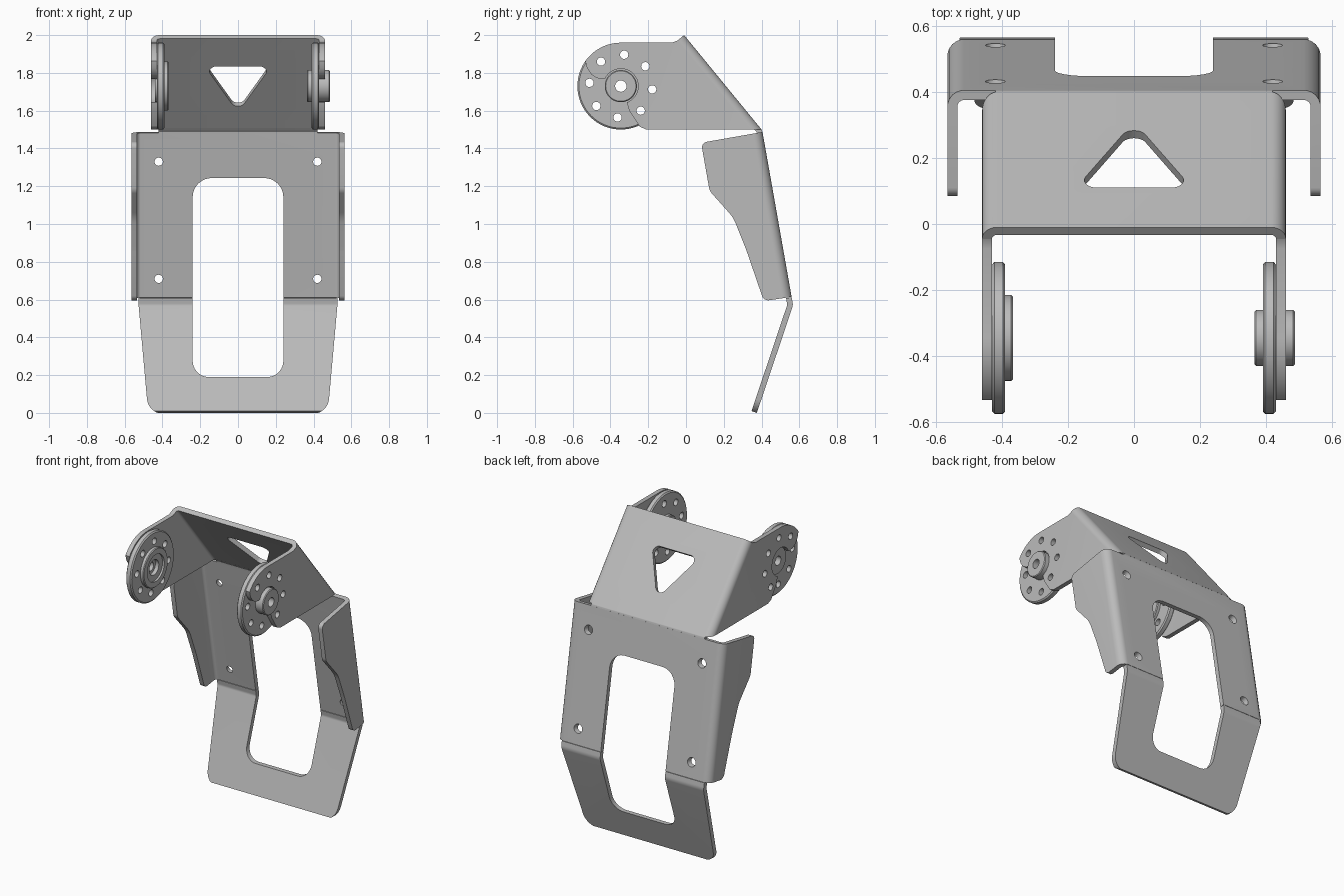
import bpy, bmesh, math
from mathutils import Vector

if "Cube" in bpy.data.objects:
    bpy.data.objects.remove(bpy.data.objects["Cube"])

metal = bpy.data.materials.new("brushed grey metal")
metal.use_nodes = True
GREY = (0.5, 0.5, 0.5, 1)
metal.diffuse_color = GREY
metal.node_tree.nodes["Principled BSDF"].inputs["Base Color"].default_value = GREY

X, Y, Z = Vector((1, 0, 0)), Vector((0, 1, 0)), Vector((0, 0, 1))
T = 0.03                      # sheet thickness
HUB = (-0.345, 1.73)          # hub axis in y, z


def add(name, bm):
    bmesh.ops.recalc_face_normals(bm, faces=bm.faces)
    me = bpy.data.meshes.new(name)
    bm.to_mesh(me)
    bm.free()
    me.materials.append(metal)
    ob = bpy.data.objects.new(name, me)
    bpy.context.collection.objects.link(ob)
    return ob


def arc(c, r, a0, a1, n):
    return [(c[0] + r * math.cos(math.radians(a0 + (a1 - a0) * i / n)),
             c[1] + r * math.sin(math.radians(a0 + (a1 - a0) * i / n))) for i in range(n + 1)]


def circle(c, r, n=24):
    return arc(c, r, 0, 360, n)[:-1]


def rounded(points, steps=6):
    """Fillet each corner given as (a, b, radius); no radius keeps it sharp."""
    out = []
    for i, p in enumerate(points):
        if len(p) < 3:
            out.append(p)
            continue
        c = Vector(p[:2])
        d0 = (Vector(points[i - 1][:2]) - c).normalized()
        d1 = (Vector(points[(i + 1) % len(points)][:2]) - c).normalized()
        half = d0.angle(d1) / 2
        mid = c + (d0 + d1).normalized() * (p[2] / math.sin(half))
        start = c + d0 * (p[2] / math.tan(half)) - mid
        end = c + d1 * (p[2] / math.tan(half)) - mid
        for k in range(steps + 1):
            v = start.lerp(end, k / steps).normalized() * p[2] + mid
            out.append((v.x, v.y))
    return out


def prism(name, loops, d0, d1, u, v, origin=Vector()):
    """Extrude flat loops in the u, v plane from d0 to d1 along u x v."""
    bm = bmesh.new()
    w = u.cross(v)
    for loop in loops:
        face = bm.faces.new([bm.verts.new(origin + u * a + v * b + w * d0) for a, b in loop])
        new = bmesh.ops.extrude_face_region(bm, geom=[face])["geom"]
        bmesh.ops.translate(bm, verts=[g for g in new if isinstance(g, bmesh.types.BMVert)],
                            vec=w * (d1 - d0))
    return add(name, bm)


def boolean(ob, cutter, op="DIFFERENCE", keep=False):
    mod = ob.modifiers.new("cut", "BOOLEAN")
    mod.operation, mod.object, mod.solver = op, cutter, "EXACT"
    bpy.context.view_layer.objects.active = ob
    bpy.ops.object.modifier_apply(modifier=mod.name)
    if not keep:
        bpy.data.objects.remove(cutter)


def channel(name, w, depth, r, n, origin, d0, d1):
    """U-shaped folded sheet; its back lies at origin and faces along n."""
    i = w - T
    section = rounded([(-w, -depth), (-w, 0, r), (w, 0, r), (w, -depth),
                       (i, -depth), (i, -T, r - T), (-i, -T, r - T), (-i, -depth)])
    return prism(name, [section], d0, d1, X, n, origin)


def turned(name, profile, side):
    """Closed (radius, x) profile spun round the hub axis."""
    bm = bmesh.new()
    verts = [bm.verts.new((side * x, HUB[0] + r, HUB[1])) for r, x in profile]
    edges = [bm.edges.new((verts[i - 1], verts[i])) for i in range(len(verts))]
    bmesh.ops.spin(bm, geom=verts + edges, cent=(0, *HUB), axis=X, angle=math.tau, steps=64)
    bmesh.ops.remove_doubles(bm, verts=bm.verts, dist=0.0001)
    return add(name, bm)


# Upper bracket: folded channel trimmed to the arm outline
top = Vector((0, -0.01, 2.0))
slope = Vector((0, 0.41, -0.5)).normalized()
face_out = X.cross(slope) * -1
if face_out.y < 0:
    face_out.negate()
upper = channel("upper_bracket", 0.46, 0.95, 0.045, face_out, top, -0.9, 0.5)
arm = [(0.03, 2.033), (-0.045, 1.971), (-0.075, 1.96)]
arm += arc(HUB, 0.23, 90, 145, 10)
arm += [(-0.524, 1.825), (-0.5, 1.79), (-0.47, 1.772)]
arm += arc(HUB, 0.092, 155, -70, 24)
arm += [(-0.3, 1.6), (-0.245, 1.515), (-0.21, 1.5), (0.45, 1.5)]
boolean(upper, prism("arm_trim", [arm], -0.7, 0.7, Y, Z), "INTERSECT")
triangle = rounded([(-0.175, -0.19, 0.035), (0, -0.505, 0.04), (0.175, -0.19, 0.035)], 8)
boolean(upper, prism("triangle_cutter", [triangle], -0.1, 0.1, X, -slope, top))

# Bolt holes shared by the arms and discs
bolts = prism("bolt_cutter", [circle(p, 0.022) for p in arc(HUB, 0.167, -6, 309, 7)],
              -0.7, 0.7, Y, Z)
boolean(upper, bolts, keep=True)

# Main bracket: wider channel with shaped side flanges
main_top = Vector((0, 0.405, 1.487))
main_out = Vector((0, 0.985, 0.174)).normalized()
main = channel("main_bracket", 0.565, 0.5, 0.05, main_out, main_top, -1.2, 0.2)
flange = rounded([(0.45, 1.495), (0.08, 1.43, 0.03), (0.125, 1.175, 0.06), (0.25, 1.035, 0.2),
                  (0.32, 0.86, 0.2), (0.412, 0.592, 0.035), (0.65, 0.628)])
boolean(main, prism("flange_trim", [flange], -0.7, 0.7, Y, Z), "INTERSECT")

# Lower panel: bent strip trimmed to a tapered outline
strip = rounded([(0.5597, 0.612), (0.567, 0.57, 0.06), (0.375, 0), (0.347, 0.01),
                 (0.536, 0.572, 0.03), (0.53, 0.607)])
lower = prism("lower_panel", [strip], -0.6, 0.6, Y, Z)
outline = rounded([(-0.528, 0.7), (-0.528, 0.59), (-0.475, -0.005, 0.085),
                   (0.475, -0.005, 0.085), (0.528, 0.59), (0.528, 0.7)])
boolean(lower, prism("outline_trim", [outline], -1, 1, X, Z), "INTERSECT")

# Large window through both panels
window = rounded([(-0.24, 0.19, 0.085), (0.24, 0.19, 0.085),
                  (0.24, 1.243, 0.1), (-0.24, 1.243, 0.1)], 8)
window_cutter = prism("window_cutter", [window], -1, 1, X, Z)
boolean(main, window_cutter, keep=True)
boolean(lower, window_cutter)

# Countersunk screw holes
for x in (-0.42, 0.42):
    for z in (0.715, 1.335):
        y = main_top.y + (main_top.z - z) * 0.1764
        bpy.ops.mesh.primitive_cone_add(
            vertices=24, radius1=0.018, radius2=0.034, depth=0.06,
            location=Vector((x, y, z)) - main_out * 0.015,
            rotation=(-math.radians(80), 0, 0))
        boolean(main, bpy.context.object)

# Narrow bend joining the two brackets
bend = rounded([(0.378, 1.526), (0.402, 1.497, 0.012), (0.4055, 1.483), (0.376, 1.478),
                (0.374, 1.488), (0.355, 1.507)])
neck = prism("neck_bend", [bend], -0.42, 0.42, Y, Z)

# Round hub discs inside the arms
rim = [(0.222, 0.39), (0.23, 0.397), (0.23, 0.423), (0.222, 0.43), (0.085, 0.43)]
left_disc = turned("left_hub_disc", [(0.03, 0.365), (0.08, 0.365), (0.085, 0.37), (0.085, 0.39)]
                   + rim + [(0.085, 0.482), (0.08, 0.487), (0.03, 0.487)], 1)
right_disc = turned("right_hub_disc", [(0.05, 0.38), (0.09, 0.38), (0.09, 0.367), (0.125, 0.367),
                    (0.13, 0.372), (0.13, 0.39)] + rim
                    + [(0.085, 0.44), (0.03, 0.44), (0.03, 0.405), (0.05, 0.405)], -1)
boolean(left_disc, bolts, keep=True)
boolean(right_disc, bolts)

# Smooth bends, crisp sheet edges
for ob in (upper, main, lower, neck, left_disc, right_disc):
    bpy.ops.object.select_all(action="DESELECT")
    ob.select_set(True)
    bpy.context.view_layer.objects.active = ob
    bpy.ops.object.shade_smooth_by_angle(angle=math.radians(30))
